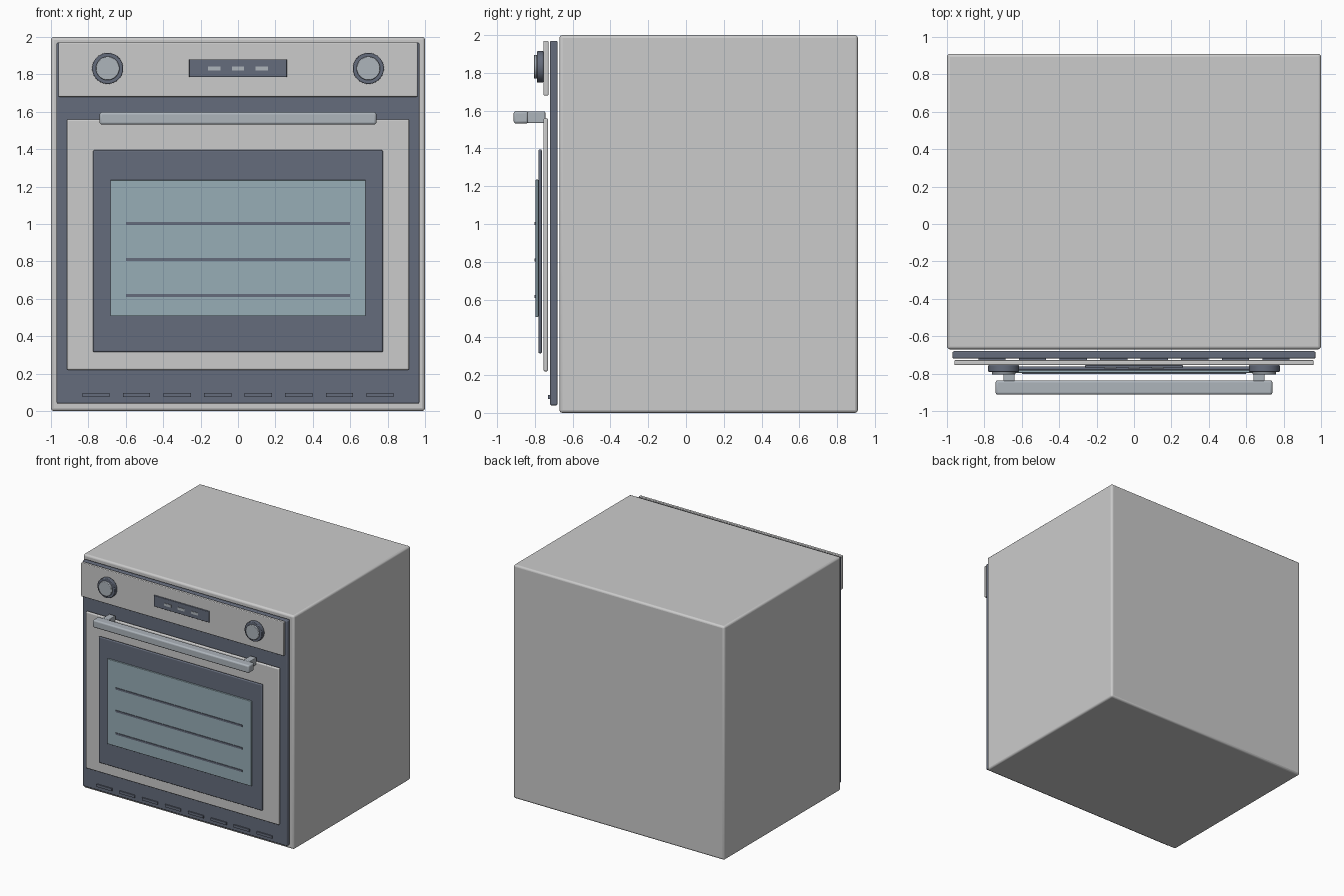
import bpy, math

if "Cube" in bpy.data.objects:
    bpy.data.objects.remove(bpy.data.objects["Cube"])


def material(name, color):
    m = bpy.data.materials.new(name)
    m.diffuse_color = (*color, 1)
    m.use_nodes = True
    m.node_tree.nodes["Principled BSDF"].inputs["Base Color"].default_value = m.diffuse_color
    return m


DARK = material("dark_enamel", (0.13, 0.15, 0.2))
LIGHT = material("light_metal", (0.42, 0.46, 0.5))
GLASS = material("window_glass", (0.31, 0.42, 0.47))


def finish(o, name, mat, bevel, segments=3):
    o.name = name
    if mat:
        o.data.materials.append(mat)
    if bevel:
        b = o.modifiers.new("bevel", "BEVEL")
        b.width = bevel
        b.segments = segments
        b.limit_method = "ANGLE"
        bpy.ops.object.shade_smooth_by_angle(angle=math.radians(35))
    return o


def box(name, x, y, z, mat=None, bevel=0.0):
    """Box from (min, max) ranges on each axis."""
    bpy.ops.mesh.primitive_cube_add(size=1, location=[sum(r) / 2 for r in (x, y, z)])
    o = bpy.context.object
    o.scale = [r[1] - r[0] for r in (x, y, z)]
    bpy.ops.object.transform_apply(location=False, rotation=False, scale=True)
    return finish(o, name, mat, bevel)


def disc(name, x, z, radius, y, mat=None, bevel=0.0):
    """Cylinder along y."""
    bpy.ops.mesh.primitive_cylinder_add(
        vertices=48, radius=radius, depth=y[1] - y[0],
        location=(x, sum(y) / 2, z), rotation=(math.pi / 2, 0, 0))
    o = bpy.context.object
    bpy.ops.object.shade_smooth_by_angle(angle=math.radians(35))
    return finish(o, name, mat, bevel, 2)


# Cabinet and dark front frame
box("oven_body", (-1, 1), (-0.67, 0.91), (0, 2), None, 0.016)
box("front_frame", (-0.97, 0.97), (-0.72, -0.68), (0.04, 1.97), DARK, 0.008)

# Control panel with display
box("control_panel", (-0.96, 0.96), (-0.755, -0.728), (1.68, 1.97), None, 0.006)
box("display", (-0.262, 0.262), (-0.768, -0.755), (1.785, 1.88), DARK, 0.004)
for i in (-1, 0, 1):
    c = i * 0.127
    box("display_segment", (c - 0.033, c + 0.033), (-0.772, -0.767), (1.82, 1.842), LIGHT)

# Control knobs
for side in (-1, 1):
    disc("knob_base", side * 0.697, 1.832, 0.083, (-0.79, -0.755), DARK, 0.004)
    disc("knob_cap", side * 0.697, 1.832, 0.063, (-0.805, -0.788), LIGHT, 0.004)

# Door, dark surround, window and rack lines
box("door", (-0.915, 0.915), (-0.755, -0.73), (0.22, 1.56), None, 0.008)
box("window_surround", (-0.775, 0.775), (-0.782, -0.763), (0.315, 1.395), DARK, 0.008)
box("window_glass", (-0.682, 0.682), (-0.796, -0.782), (0.507, 1.235), GLASS, 0.003)
for z in (0.617, 0.81, 1.003):
    box("oven_rack", (-0.6, 0.6), (-0.801, -0.795), (z - 0.008, z + 0.008), DARK)

# Door handle and its posts
box("handle_bar", (-0.74, 0.74), (-0.912, -0.836), (1.532, 1.598), LIGHT, 0.012)
for side in (-1, 1):
    c = side * 0.668
    box("handle_post", (c - 0.03, c + 0.03), (-0.84, -0.745), (1.534, 1.596), LIGHT, 0.005)

# Vent slots along the bottom
for i in range(8):
    c = (i - 3.5) * 0.217
    box("vent_slot", (c - 0.073, c + 0.073), (-0.73, -0.718), (0.074, 0.096), DARK)
